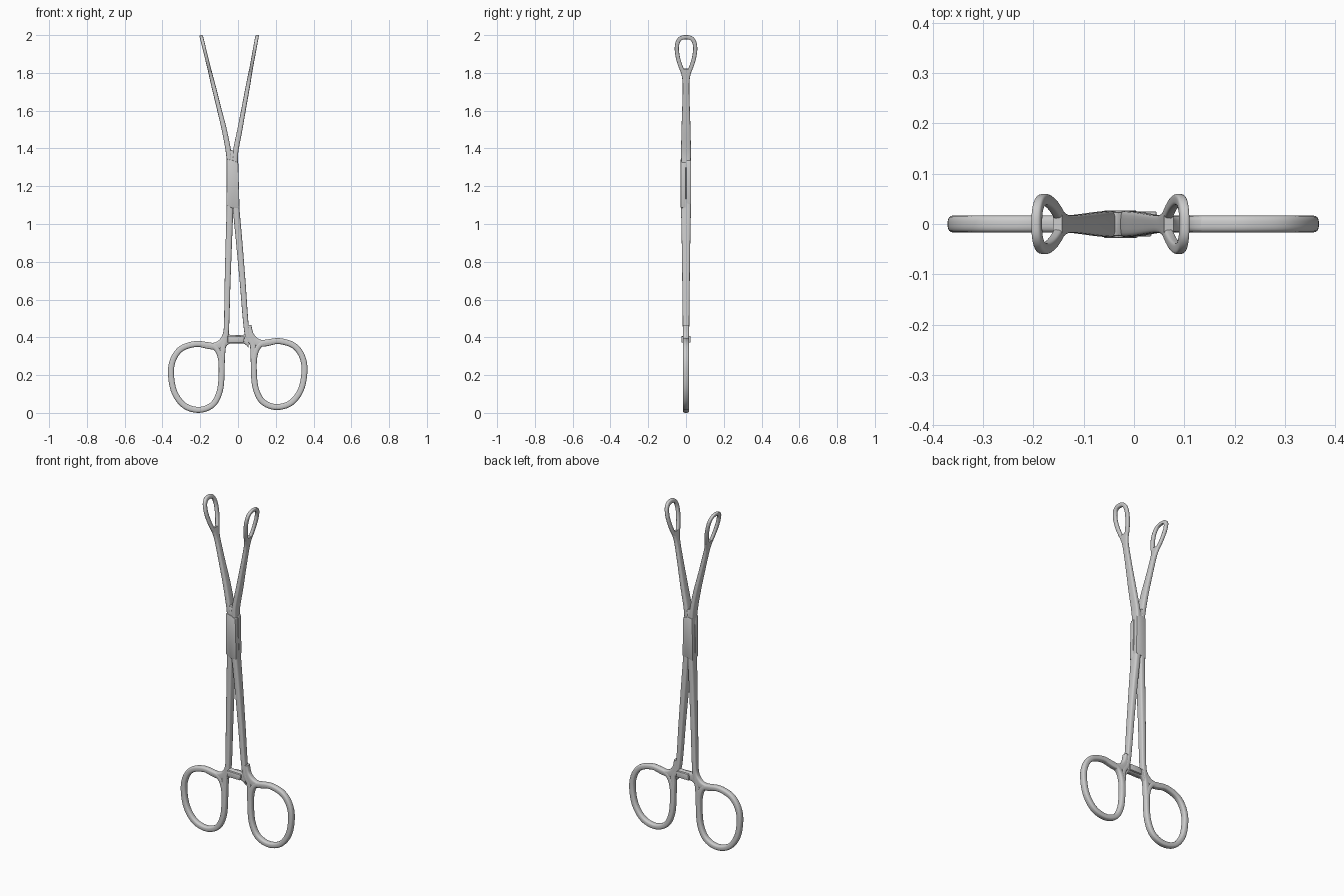
import bpy, bmesh, math
from mathutils import Vector

if "Cube" in bpy.data.objects:
    bpy.data.objects.remove(bpy.data.objects["Cube"])


def spline(keys, steps, closed):
    """Catmull-Rom through key tuples of any size."""
    n, out = len(keys), []
    get = (lambda i: keys[i % n]) if closed else (lambda i: keys[max(0, min(n - 1, i))])
    for i in range(n if closed else n - 1):
        k = [Vector(get(i + j)) for j in (-1, 0, 1, 2)]
        for s in range(steps):
            t = s / steps
            out.append(0.5 * (2 * k[1] + (k[2] - k[0]) * t
                              + (2 * k[0] - 5 * k[1] + 4 * k[2] - k[3]) * t * t
                              + (3 * k[1] - k[0] - 3 * k[2] + k[3]) * t ** 3))
    if not closed:
        out.append(Vector(keys[-1]))
    return out


def finish(name, bm):
    bmesh.ops.recalc_face_normals(bm, faces=bm.faces)
    me = bpy.data.meshes.new(name)
    bm.to_mesh(me)
    bm.free()
    ob = bpy.data.objects.new(name, me)
    bpy.context.collection.objects.link(ob)
    bpy.ops.object.select_all(action='DESELECT')
    ob.select_set(True)
    bpy.context.view_layer.objects.active = ob
    bpy.ops.object.shade_smooth_by_angle(angle=math.radians(40))
    return ob


def front_plane(u, v, d):
    return (u, d, v)


def sweep(name, keys, place=front_plane, steps=6, closed=False, power=4, sides=20):
    """Sweep a rounded bar along keys (u, v, half width, half depth)."""
    pts = spline([Vector(k) for k in keys], steps, closed)
    bm, rings, n = bmesh.new(), [], len(pts)
    for i, p in enumerate(pts):
        a = pts[(i - 1) % n] if closed else pts[max(i - 1, 0)]
        b = pts[(i + 1) % n] if closed else pts[min(i + 1, n - 1)]
        t = Vector((b[0] - a[0], b[1] - a[1])).normalized()
        ring = []
        for s in range(sides):
            ang = 2 * math.pi * (s + 0.5) / sides
            c, q = math.cos(ang), math.sin(ang)
            w = math.copysign(abs(c) ** (2 / power), c) * p[2]
            d = math.copysign(abs(q) ** (2 / power), q) * p[3]
            ring.append(bm.verts.new(place(p[0] - t.y * w, p[1] + t.x * w, d)))
        rings.append(ring)
    for i in range(n if closed else n - 1):
        r0, r1 = rings[i], rings[(i + 1) % n]
        for s in range(sides):
            e = (s + 1) % sides
            bm.faces.new((r0[s], r0[e], r1[e], r1[s]))
    if not closed:
        bm.faces.new(rings[0])
        bm.faces.new(rings[-1])
    return finish(name, bm)


def plate(name, outline, y0, y1, bevel=0.004):
    """Extrude an x-z outline between two depths."""
    bm = bmesh.new()
    f = bm.faces.new([bm.verts.new((x, y0, z)) for x, z in outline])
    r = bmesh.ops.extrude_face_region(bm, geom=[f])
    for v in r['geom']:
        if isinstance(v, bmesh.types.BMVert):
            v.co.y = y1
    bmesh.ops.bevel(bm, geom=bm.edges[:], offset=bevel, segments=2, affect='EDGES', profile=0.5)
    return finish(name, bm)


# Finger rings, with the web that blends each one into its shank
LOOP = [(-.355, .21), (-.337, .11), (-.283, .038), (-.205, .016), (-.135, .043), (-.098, .11),
        (-.087, .2), (-.091, .29), (-.118, .345), (-.17, .360), (-.23, .364), (-.3, .340), (-.342, .285)]
WEB = [(-.2, .363, .014, .016), (-.14, .353, .017, .016), (-.095, .362, .022, .016),
       (-.068, .40, .018, .016), (-.062, .45, .012, .016)]
ROOT = [(-.087, .2, .015, .016), (-.085, .29, .016, .016), (-.08, .35, .016, .016)]

for side, sx, dx, dz in (("left", 1, 0, 0), ("right", -1, -.003, .015)):
    mv = lambda k: (sx * k[0] + dx, k[1] + dz) + tuple(k[2:])
    sweep(side + "_finger_ring", [mv(p + (.0158, .017)) for p in LOOP], closed=True, power=3)
    sweep(side + "_ring_web", [mv(k) for k in WEB])
    # Long shank from the ring up to the lock
    if side == "left":
        top = [(-.0625, .43, .014, .017), (-.055, .7, .0155, .02), (-.048, .92, .017, .023),
               (-.043, 1.07, .0175, .026), (-.042, 1.13, .0175, .026)]
    else:
        top = [(.047, .43, .014, .017), (.024, .7, .0155, .02), (.005, .92, .017, .023),
               (-.009, 1.07, .0175, .026), (-.013, 1.13, .0175, .026)]
    sweep(side + "_shank", [mv(k) for k in ROOT] + top, steps=8)

# Ratchet: two overlapping toothed bars, flared where they join the shanks
RACK = [(-.068, .39, .044), (-.052, .39, .028), (-.035, .39, .023),
        (.022, .39, .023), (.039, .39, .028), (.055, .39, .044)]
sweep("ratchet_bar", [k + (.015,) for k in RACK], steps=4)
plate("ratchet_front", [(-.055, .372), (.03, .372), (.035, .405), (-.055, .408)], -.025, -.004, .003)
plate("ratchet_back", [(-.035, .372), (.045, .372), (.045, .408), (-.03, .408)], .004, .025, .003)

# Half-lapped box lock and the neck above it
plate("lock_front", [(-.061, 1.10), (-.03, 1.083), (.008, 1.085), (.001, 1.325), (-.03, 1.338), (-.06, 1.345)],
      -.028, -.001)
plate("lock_back", [(-.061, 1.09), (-.03, 1.1), (.006, 1.105), (.001, 1.335), (-.03, 1.345), (-.06, 1.34)],
      .001, .027)
plate("lock_neck", [(-.056, 1.28), (-.003, 1.28), (-.005, 1.37), (-.03, 1.39), (-.04, 1.395), (-.058, 1.37)],
      -.024, .024)

# Jaws: tapering stems ending in open teardrop loops
STEM = [(1.5, .0135, .024), (1.62, .012, .02), (1.72, .0115, .0175), (1.77, .0105, .02),
        (1.80, .010, .027), (1.822, .0095, .033)]
HALF = [(.014, 1.803), (.030, 1.838), (.042, 1.878), (.0487, 1.925), (.0435, 1.963), (.026, 1.984)]
TEAR = [(0, 1.80)] + HALF + [(0, 1.989)] + [(-y, z) for y, z in reversed(HALF)]

for side, x0, slope, base in (
        ("left", -.073, -.246, [(-.043, 1.3, .015, .024), (-.050, 1.38, .0145, .026)]),
        ("right", .010, .184, [(-.016, 1.3, .015, .024), (-.013, 1.38, .0145, .026)])):
    jx = lambda z: x0 + slope * (z - 1.5)
    sweep(side + "_jaw_stem", base + [(jx(z), z, w, d) for z, w, d in STEM])
    sweep(side + "_jaw_loop", [(y, z, .0112, .0095) for y, z in TEAR],
          place=lambda y, z, d: (jx(z) + d, y, z), closed=True, power=3.5)
